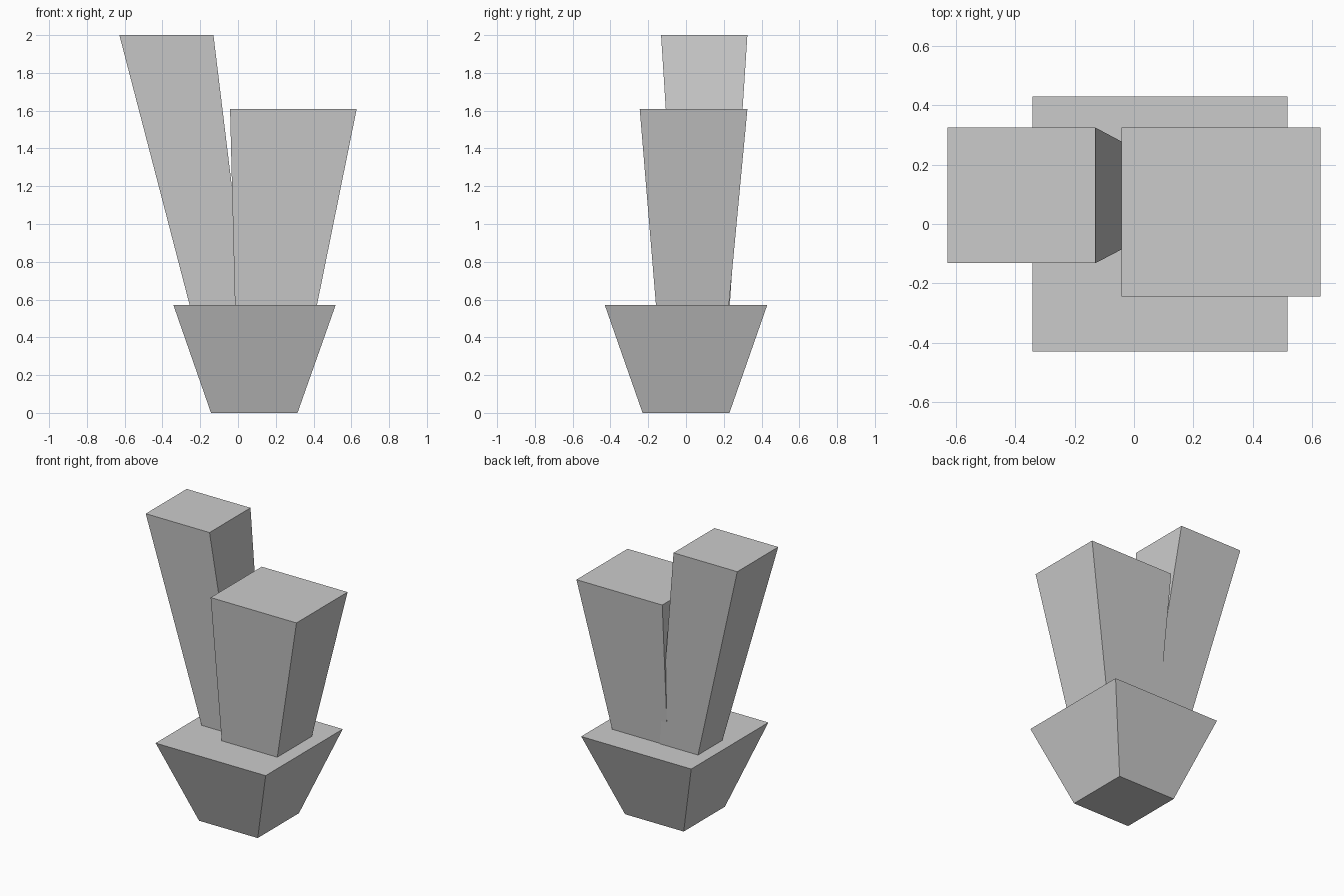
import bpy
import bmesh

if "Cube" in bpy.data.objects:
    bpy.data.objects.remove(bpy.data.objects["Cube"])


def tapered_block(name, bottom, top):
    """Build a closed frustum; each end is (x0, x1, y0, y1, z)."""
    bm = bmesh.new()
    bmesh.ops.create_cube(bm, size=2)
    for v in bm.verts:
        x0, x1, y0, y1, z = top if v.co.z > 0 else bottom
        v.co = (x1 if v.co.x > 0 else x0, y1 if v.co.y > 0 else y0, z)
    mesh = bpy.data.meshes.new(name)
    bm.to_mesh(mesh)
    bm.free()
    obj = bpy.data.objects.new(name, mesh)
    bpy.context.collection.objects.link(obj)
    return obj


RIM = 0.571  # height where the stems meet the base

# Flared base
tapered_block("flared_base",
              (-0.143, 0.315, -0.23, 0.23, 0.0),
              (-0.342, 0.517, -0.43, 0.43, RIM))

# Tall stem leaning to the left
tapered_block("tall_stem",
              (-0.256, 0.044, -0.041, 0.232, RIM),
              (-0.628, -0.13, -0.132, 0.325, 2.0))

# Short, wide stem leaning to the right
tapered_block("short_stem",
              (-0.016, 0.418, -0.159, 0.227, RIM),
              (-0.042, 0.628, -0.245, 0.325, 1.608))
